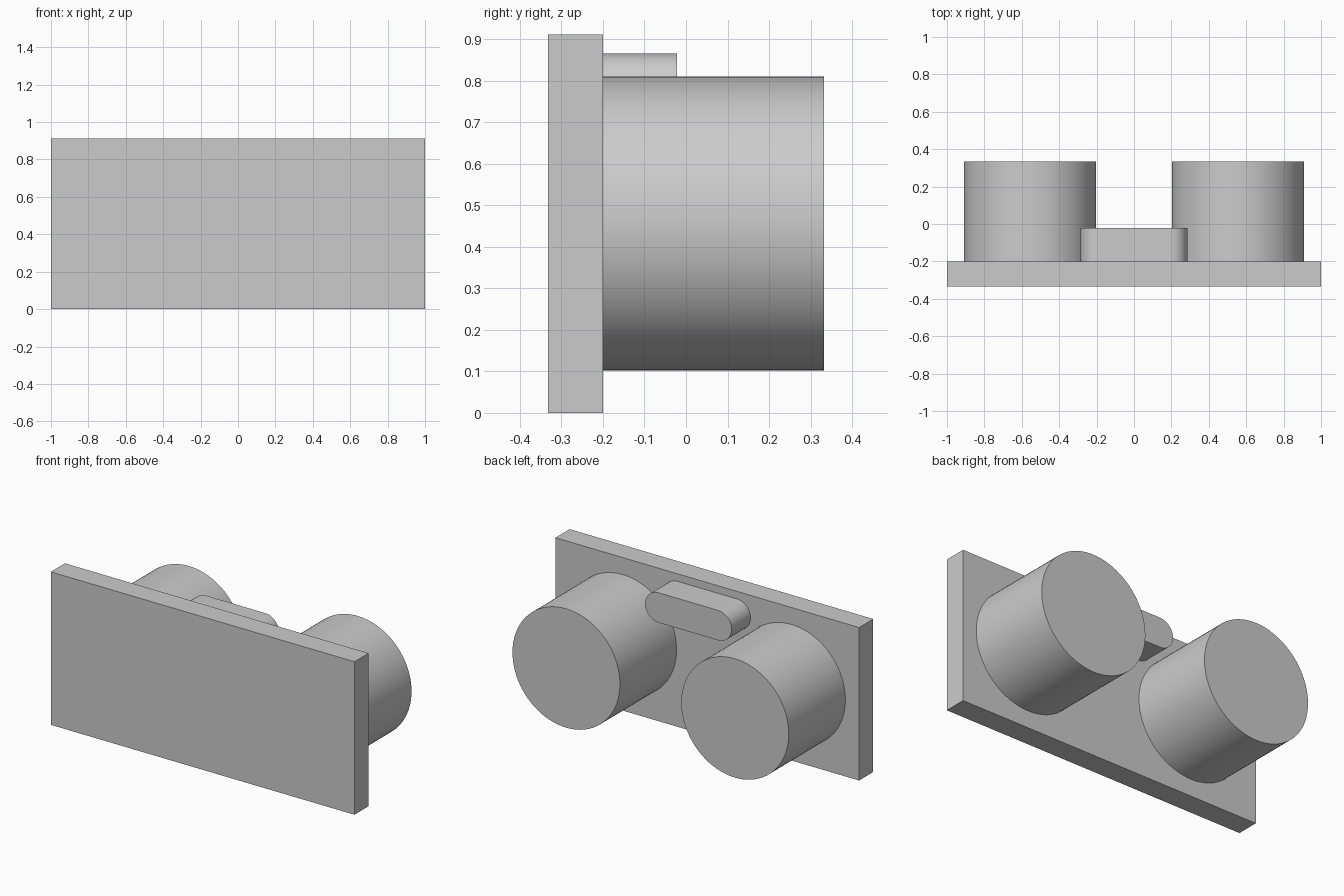
import bpy
import math
import bmesh

cube = bpy.data.objects.get("Cube")
if cube:
    bpy.data.objects.remove(cube, do_unlink=True)

# Single flat grey
grey = bpy.data.materials.new("light_grey")
grey.use_nodes = True
colour = (0.6, 0.6, 0.6, 1)
grey.diffuse_color = colour
grey.node_tree.nodes["Principled BSDF"].inputs["Base Color"].default_value = colour

BOARD_FRONT, BOARD_BACK = -0.333, -0.2


def arc(cx, cz, r, start, end, steps):
    """Points (x, z) along an arc, angles in degrees."""
    angles = [math.radians(start + (end - start) * i / steps) for i in range(steps + 1)]
    return [(cx + r * math.cos(a), cz + r * math.sin(a)) for a in angles]


def extrude_outline(name, outline, y0, y1):
    """Closed solid made by extruding an (x, z) outline from y0 to y1."""
    bm = bmesh.new()
    face = bm.faces.new([bm.verts.new((x, y0, z)) for x, z in outline])
    result = bmesh.ops.extrude_face_region(bm, geom=[face], use_keep_orig=True)
    moved = [v for v in result["geom"] if isinstance(v, bmesh.types.BMVert)]
    bmesh.ops.translate(bm, verts=moved, vec=(0, y1 - y0, 0))
    bmesh.ops.recalc_face_normals(bm, faces=bm.faces)
    mesh = bpy.data.meshes.new(name)
    bm.to_mesh(mesh)
    bm.free()
    mesh.materials.append(grey)
    obj = bpy.data.objects.new(name, mesh)
    bpy.context.collection.objects.link(obj)
    bpy.ops.object.select_all(action="DESELECT")
    obj.select_set(True)
    bpy.context.view_layer.objects.active = obj
    bpy.ops.object.shade_smooth_by_angle(angle=math.radians(30))
    return obj


# Flat rectangular board
extrude_outline("board", [(-1, 0), (1, 0), (1, 0.911), (-1, 0.911)], BOARD_FRONT, BOARD_BACK)

# Two round cans on the back
for side, sign in (("left", 1), ("right", -1)):
    ring = arc(sign * 0.556, 0.456, 0.354, 0, 360, 96)[:-1]
    extrude_outline(side + "_can", ring, BOARD_BACK, 0.333)

# Small round-ended block between the cans
r, half, z = 0.089, 0.196, 0.777
capsule = arc(half, z, r, -90, 90, 24) + arc(-half, z, r, 90, 270, 24)
extrude_outline("rounded_block", capsule, BOARD_BACK, -0.022)
